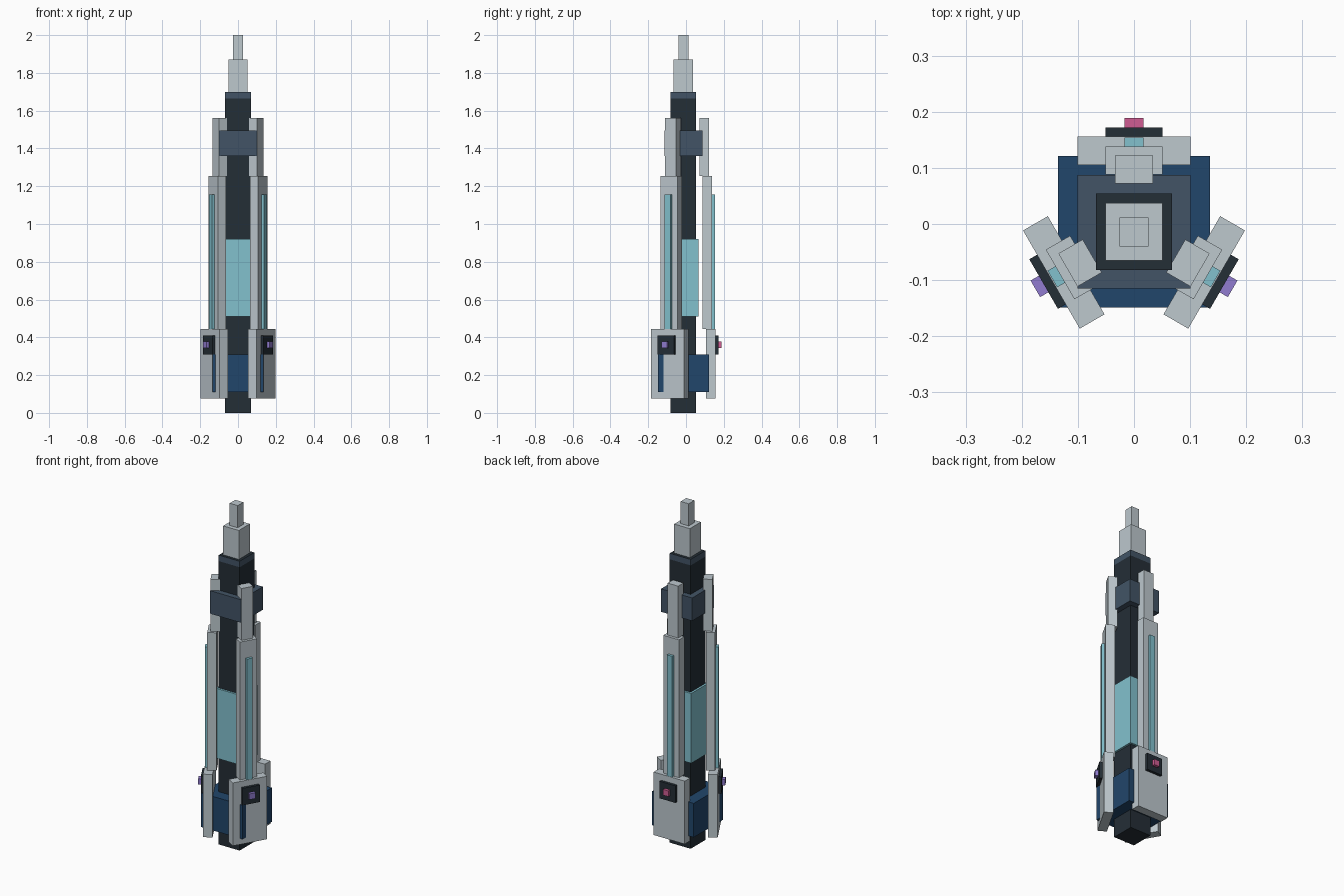
import bpy, bmesh, math
from mathutils import Matrix, Vector

if "Cube" in bpy.data.objects:
    bpy.data.objects.remove(bpy.data.objects["Cube"])

AXIS = Vector((0, -0.014, 0))  # centre line of the tower


def material(name, rgb):
    m = bpy.data.materials.new(name)
    lin = [((c / 255 + 0.055) / 1.055) ** 2.4 for c in rgb]
    m.diffuse_color = (*lin, 1)
    m.use_nodes = True
    m.node_tree.nodes["Principled BSDF"].inputs["Base Color"].default_value = m.diffuse_color
    return m


GREY = material("pale grey", (189, 200, 206))
DARK = material("near black", (36, 46, 54))
SLATE = material("slate", (66, 84, 102))
BLUE = material("deep blue", (33, 70, 107))
TEAL = material("teal", (130, 193, 206))
PINK = material("pink", (207, 92, 146))
PURPLE = material("purple", (145, 124, 208))


def box(name, x, y, z, mat, angle=0.0, top=None):
    """Box from ranges measured from the tower axis, turned about it."""
    bm = bmesh.new()
    bmesh.ops.create_cube(bm, size=1)
    for v in bm.verts:
        for i, (lo, hi) in enumerate((x, y, z)):
            v.co[i] = hi if v.co[i] > 0 else lo
    mesh = bpy.data.meshes.new(name)
    mesh.materials.append(mat)
    if top:
        mesh.materials.append(top)
        bm.normal_update()
        for f in bm.faces:
            f.material_index = int(f.normal.z > 0.5)
    bm.transform(Matrix.Translation(AXIS) @ Matrix.Rotation(angle, 4, 'Z'))
    bm.to_mesh(mesh)
    bm.free()
    ob = bpy.data.objects.new(name, mesh)
    bpy.context.collection.objects.link(ob)


def square(name, r, z, mat, top=None):
    box(name, (-r, r), (-r, r), z, mat, top=top)


# Central tower
square("core", 0.068, (0, 1.665), DARK)
square("core_cap", 0.068, (1.665, 1.7), SLATE, top=DARK)
square("base_block", 0.135, (0.11, 0.31), BLUE)
square("window_band", 0.080, (0.51, 0.92), TEAL)
square("collar", 0.101, (1.36, 1.495), SLATE)
square("spire_base", 0.051, (1.7, 1.87), GREY)
square("spire_tip", 0.026, (1.87, 2.0), GREY)

# Three stepped buttresses, one at the back and two at the front corners
for side, deg, lamp in (("back", 0, PINK), ("left", 120, PURPLE), ("right", 240, PURPLE)):
    parts = (
        ("lower_buttress", 0.101, (0.119, 0.170), (0.075, 0.445), GREY),
        ("middle_buttress", 0.051, (0.102, 0.152), (0.445, 1.255), GREY),
        ("upper_buttress", 0.034, (0.086, 0.136), (1.255, 1.56), GREY),
        ("light_strip", 0.017, (0.152, 0.168), (0.445, 1.155), TEAL),
        ("lamp_plate", 0.051, (0.170, 0.186), (0.31, 0.41), DARK),
        ("lamp", 0.017, (0.186, 0.203), (0.344, 0.378), lamp),
    )
    for name, half, depth, height, mat in parts:
        box(f"{side}_{name}", (-half, half), depth, height, mat, math.radians(deg))
